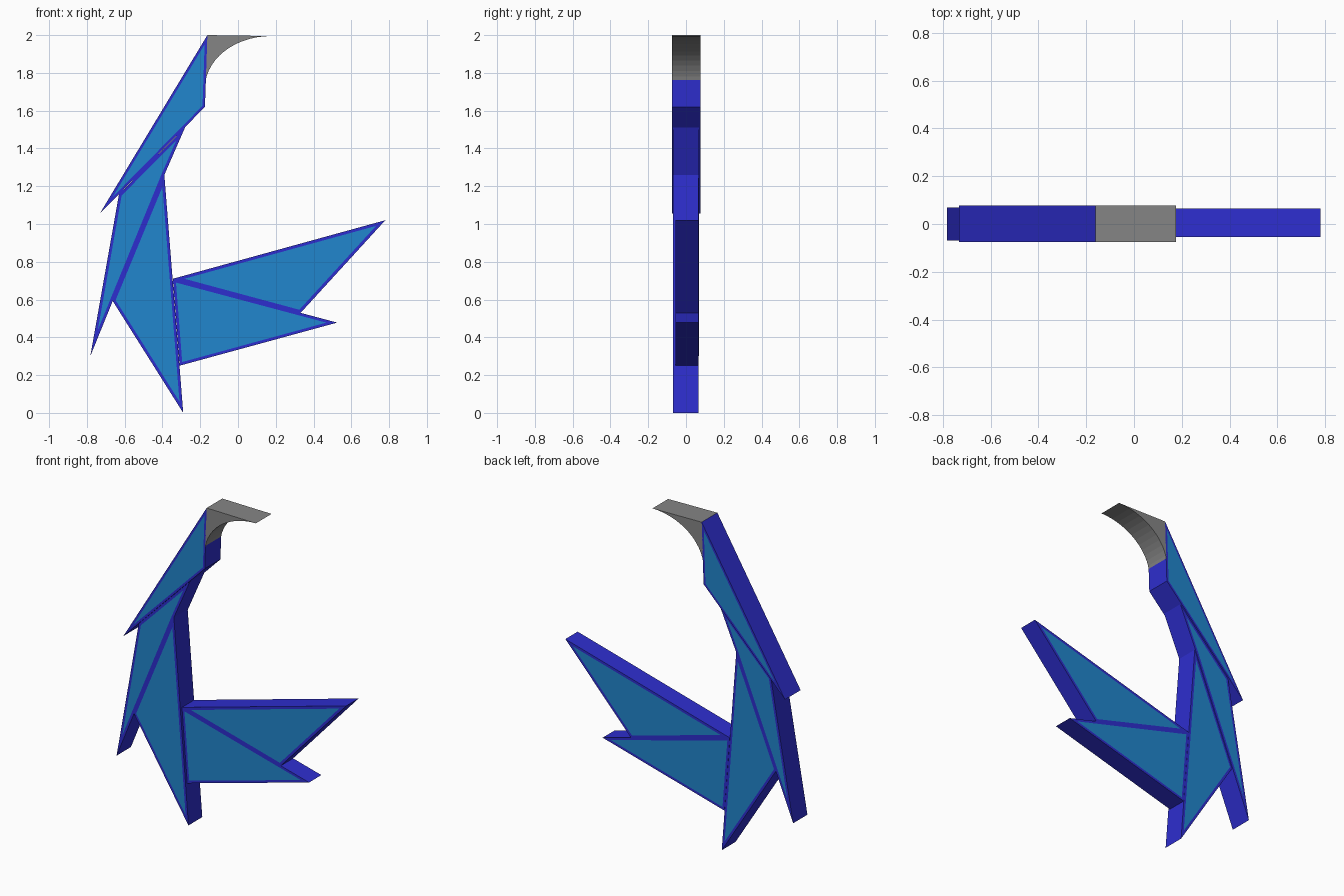
import bpy, bmesh, math

if "Cube" in bpy.data.objects:
    bpy.data.objects.remove(bpy.data.objects["Cube"])


def material(name, rgb):
    m = bpy.data.materials.new(name)
    m.diffuse_color = (*rgb, 1)
    m.use_nodes = True
    m.node_tree.nodes["Principled BSDF"].inputs["Base Color"].default_value = m.diffuse_color
    return m


EDGE = material("deep blue", (0.027, 0.027, 0.62))
PANEL = material("sky blue", (0.015, 0.24, 0.61))
GREY = material("grey", (0.235, 0.235, 0.235))


def prism(name, outline, y0, y1, mats, border=0):
    """Extrude an x-z outline along y; optionally cut a coloured panel into both ends."""
    bm = bmesh.new()
    front = bm.faces.new([bm.verts.new((x, y0, z)) for x, z in outline])
    ext = bmesh.ops.extrude_face_region(bm, geom=[front], use_keep_orig=True)["geom"]
    back = next(g for g in ext if isinstance(g, bmesh.types.BMFace))
    for v in back.verts:
        v.co.y = y1
    bmesh.ops.recalc_face_normals(bm, faces=bm.faces[:])
    if border:
        ends = [front, back]
        bmesh.ops.inset_individual(bm, faces=ends, thickness=border, use_even_offset=True)
        for f in ends:
            f.material_index = 1
    me = bpy.data.meshes.new(name)
    bm.to_mesh(me)
    bm.free()
    for m in mats:
        me.materials.append(m)
    ob = bpy.data.objects.new(name, me)
    bpy.context.collection.objects.link(ob)
    return ob


BLUE = [EDGE, PANEL]

# Head, body and tail wedges
prism("head", [(-0.732, 1.055), (-0.175, 1.62), (-0.162, 2.0)], -0.075, 0.078, BLUE, 0.013)
prism("upper_body", [(-0.782, 0.30), (-0.66, 0.60), (-0.39, 1.26), (-0.28, 1.512),
                     (-0.63, 1.158)], -0.07, 0.07, BLUE, 0.015)
prism("lower_body", [(-0.29, 0.0), (-0.39, 1.26), (-0.665, 0.595)], -0.07, 0.065, BLUE, 0.015)

# Two wing blades
prism("upper_wing", [(-0.345, 0.71), (0.33, 0.528), (0.78, 1.02)], -0.055, 0.065, BLUE, 0.016)
prism("lower_wing", [(-0.309, 0.25), (0.525, 0.478), (-0.345, 0.71)], -0.055, 0.065, BLUE, 0.015)

# Curved beak
curve = [(0.175 - 0.35 * math.cos(a), 1.72 + 0.275 * math.sin(a))
         for a in (math.pi / 2 * i / 14 for i in range(15))]
prism("beak", [(-0.162, 2.0)] + curve, -0.075, 0.078, [GREY])
